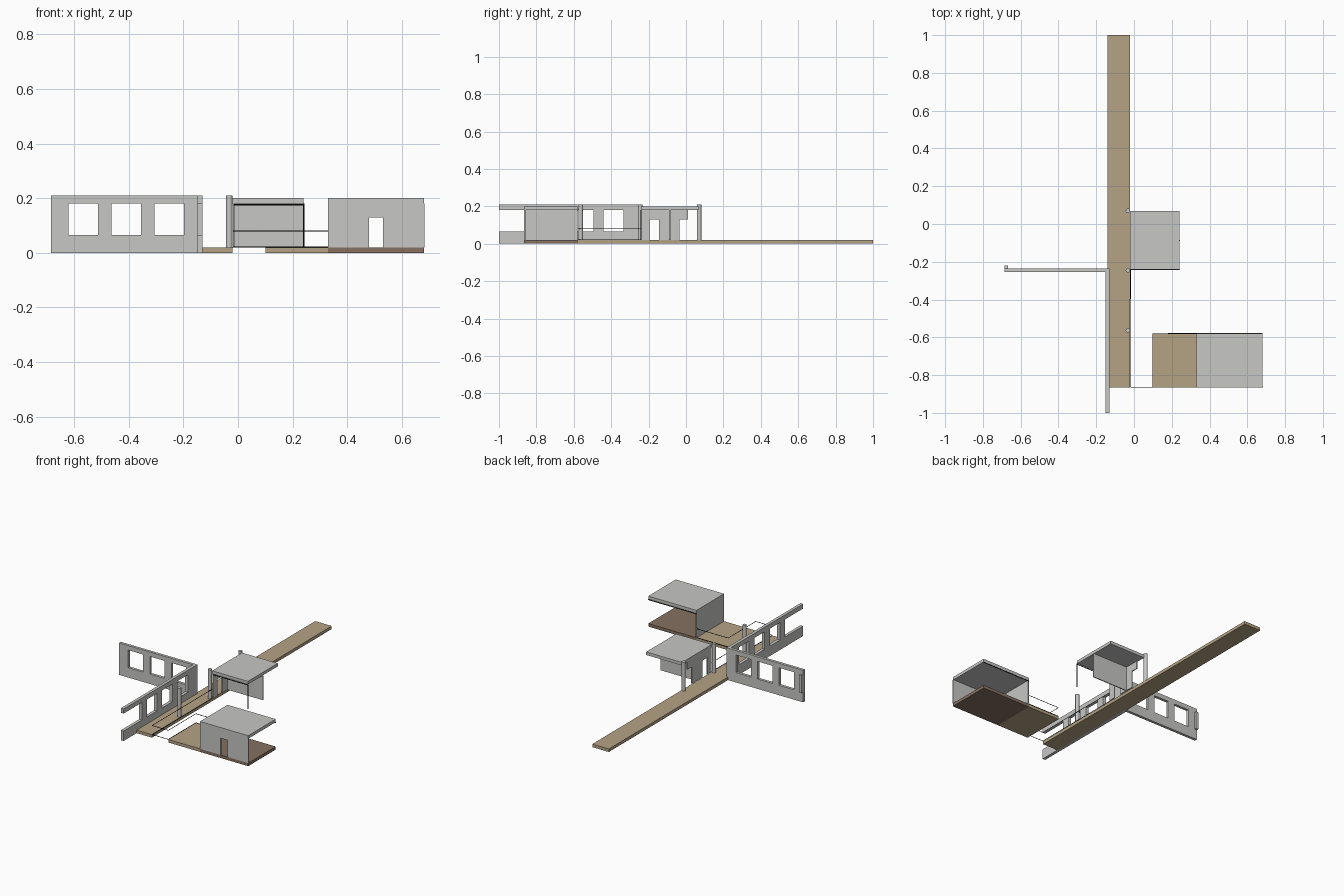
import bpy, bmesh
from mathutils import Vector

cube = bpy.data.objects.get("Cube")
if cube:
    bpy.data.objects.remove(cube, do_unlink=True)


def material(name, rgb):
    m = bpy.data.materials.new(name)
    m.use_nodes = True
    m.diffuse_color = (*rgb, 1)
    m.node_tree.nodes["Principled BSDF"].inputs["Base Color"].default_value = (*rgb, 1)
    return m


concrete = material("pale concrete", (0.57, 0.57, 0.56))
timber = material("tan timber", (0.46, 0.365, 0.235))
brown = material("brown floor", (0.24, 0.165, 0.12))
black = material("black metal", (0.012, 0.012, 0.015))


def finish(bm, name, mat):
    bmesh.ops.recalc_face_normals(bm, faces=bm.faces)
    me = bpy.data.meshes.new(name)
    bm.to_mesh(me)
    bm.free()
    me.materials.append(mat)
    ob = bpy.data.objects.new(name, me)
    bpy.context.collection.objects.link(ob)
    return ob


def box(name, x, y, z, mat):
    """Box from (min, max) ranges on each axis."""
    bm = bmesh.new()
    bmesh.ops.create_cube(bm, size=1)
    for v in bm.verts:
        v.co = Vector([(a + b) / 2 + c * (b - a) for (a, b), c in zip((x, y, z), v.co)])
    return finish(bm, name, mat)


def wall(name, axis, span, height, start, thick, openings=()):
    """Upright wall along axis, with rectangular openings (u0, u1, z0, z1)."""
    us = sorted({*span, *(u for o in openings for u in o[:2])})
    zs = sorted({*height, *(z for o in openings for z in o[2:])})
    bm = bmesh.new()

    def place(u, z):
        return (u, start, z) if axis == "x" else (start, u, z)

    for u0, u1 in zip(us, us[1:]):
        for z0, z1 in zip(zs, zs[1:]):
            u, z = (u0 + u1) / 2, (z0 + z1) / 2
            if any(a < u < b and c < z < d for a, b, c, d in openings):
                continue
            bm.faces.new([bm.verts.new(place(*p)) for p in
                          ((u0, z0), (u1, z0), (u1, z1), (u0, z1))])
    bmesh.ops.remove_doubles(bm, verts=bm.verts, dist=1e-5)
    bmesh.ops.recalc_face_normals(bm, faces=bm.faces)
    out = bmesh.ops.extrude_face_region(bm, geom=bm.faces[:])
    push = Vector((0, thick, 0) if axis == "x" else (thick, 0, 0))
    bmesh.ops.translate(bm, vec=push,
                        verts=[g for g in out["geom"] if isinstance(g, bmesh.types.BMVert)])
    return finish(bm, name, concrete)


def rail(name, points, radius):
    cu = bpy.data.curves.new(name, "CURVE")
    cu.dimensions = "3D"
    cu.bevel_depth = radius
    cu.bevel_resolution = 0
    cu.use_fill_caps = True
    sp = cu.splines.new("POLY")
    sp.points.add(len(points) - 1)
    for p, co in zip(sp.points, points):
        p.co = (*co, 1)
    cu.materials.append(black)
    ob = bpy.data.objects.new(name, cu)
    bpy.context.collection.objects.link(ob)


# Ground-level timber
GROUND = (0, 0.02)
DECK_Y = (-0.865, -0.58)
box("boardwalk", (-0.14, -0.02), (-0.865, 1.0), GROUND, timber)
box("deck", (0.1, 0.33), DECK_Y, GROUND, timber)
box("room_floor", (0.33, 0.68), DECK_Y, GROUND, brown)

# Free-standing window walls
SILL, HEAD, TOP = 0.065, 0.18, 0.21
windows_x = [(-0.62 + 0.157 * i, -0.512 + 0.157 * i, SILL, HEAD) for i in range(3)]
wall("long_window_wall", "x", (-0.685, -0.13), (0, TOP), -0.253, 0.018, windows_x)
windows_y = [(-0.44 - 0.16 * i, -0.334 - 0.16 * i, SILL, HEAD) for i in range(3)]
wall("side_window_wall", "y", (-1.0, -0.253), (0, TOP), -0.15, 0.02,
     windows_y + [(-1.0, -0.81, SILL, HEAD)])
box("wall_end_block", (-0.685, -0.667), (-0.235, -0.22), (SILL, HEAD), concrete)

# Round columns beside the boardwalk
for i, y in enumerate((0.07, -0.245, -0.563)):
    bm = bmesh.new()
    bmesh.ops.create_cone(bm, cap_ends=True, segments=32, radius1=0.012,
                          radius2=0.012, depth=TOP - 0.02)
    bmesh.ops.translate(bm, verts=bm.verts, vec=(-0.032, y, (TOP + 0.02) / 2))
    for f in bm.faces:
        f.smooth = len(f.verts) == 4
    for e in bm.edges:
        e.smooth = all(len(f.verts) == 4 for f in e.link_faces)
    finish(bm, f"column_{i + 1}", concrete)

# Rear pavilion: roof, wall with two doorways, cross wall
ROOF = (0.18, 0.2)
WALL = (0.02, 0.18)
box("pavilion_roof", (-0.02, 0.24), (-0.24, 0.07), ROOF, concrete)
wall("pavilion_door_wall", "y", (-0.24, 0.01), WALL, -0.018, 0.006,
     [(-0.195, -0.145, 0.02, 0.13), (-0.035, 0.01, 0.02, 0.13)])
wall("pavilion_cross_wall", "x", (-0.012, 0.243), WALL, -0.09, 0.006)

# Front room: roof, wall with doorway, side wall
box("room_roof", (0.33, 0.68), DECK_Y, ROOF, concrete)
wall("room_front_wall", "x", (0.33, 0.683), WALL, -0.865, 0.006,
     [(0.48, 0.53, 0.02, 0.13)])
wall("room_side_wall", "y", (-0.859, -0.58), WALL, 0.33, 0.006)

# Thin metal beams, post and railings
rail("pavilion_beam", [(-0.015, -0.24, 0.176), (0.24, -0.24, 0.176)], 0.003)
rail("pavilion_post", [(0.241, -0.24, 0.02), (0.241, -0.24, 0.18)], 0.003)
rail("room_beam", [(0.33, -0.58, 0.177), (0.68, -0.58, 0.177)], 0.003)
path = [(-0.018, -0.24), (-0.018, -0.865), (0.1, -0.865), (0.1, -0.58), (0.33, -0.58)]
for name, z in (("lower_rail", 0.021), ("upper_rail", 0.08)):
    rail(name, [(x, y, z) for x, y in path], 0.002)
